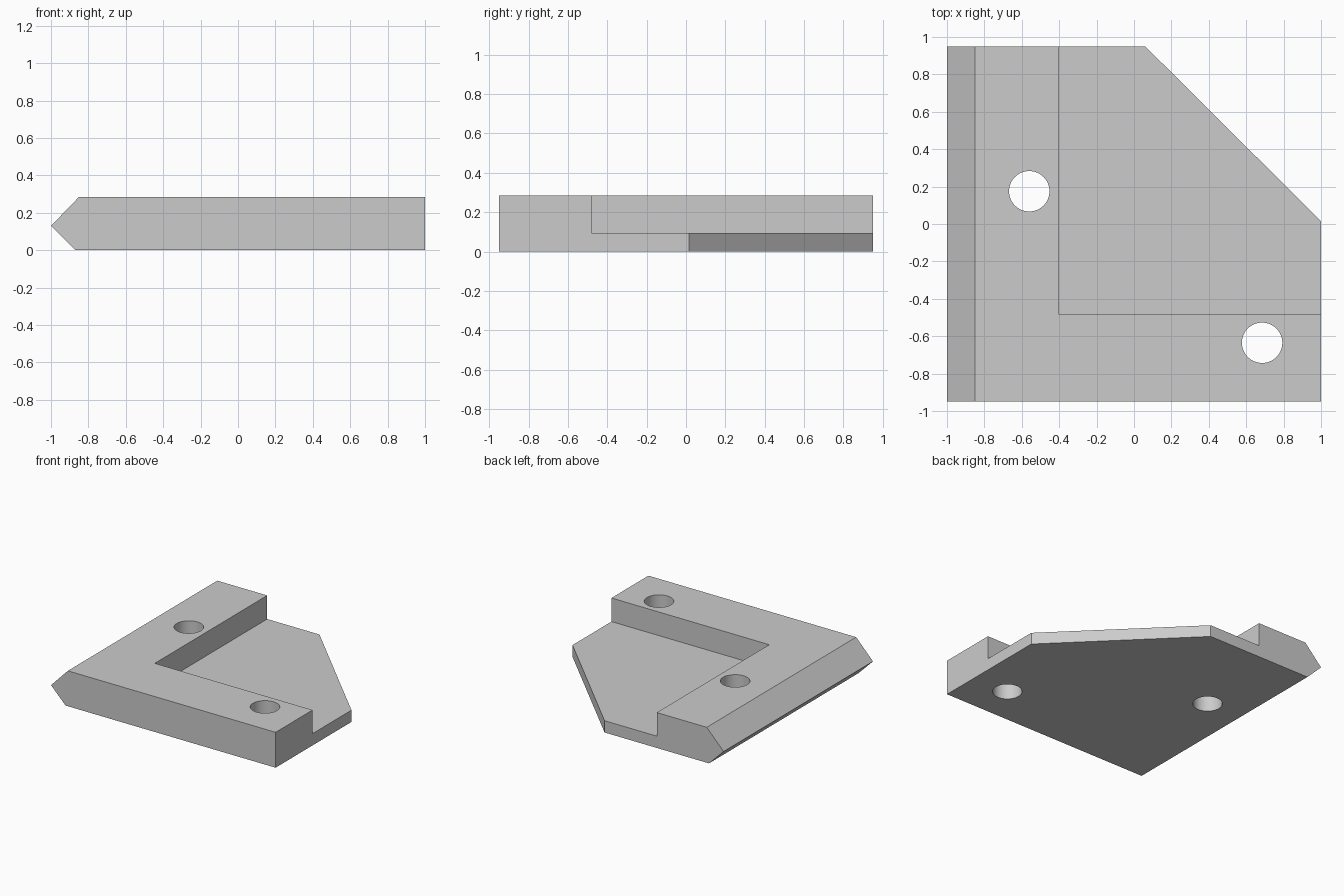
import bpy
import bmesh
from math import radians
from mathutils import Vector

cube = bpy.data.objects.get("Cube")
if cube:
    bpy.data.objects.remove(cube, do_unlink=True)

HALF_DEPTH = 0.95
THICK = 0.285

grey = bpy.data.materials.new("plain grey")
grey.use_nodes = True
grey.diffuse_color = (0.6, 0.6, 0.6, 1)
grey.node_tree.nodes["Principled BSDF"].inputs["Base Color"].default_value = (0.6, 0.6, 0.6, 1)


def prism(name, points, direction):
    """Extrude a flat outline along a direction into a closed solid."""
    bm = bmesh.new()
    face = bm.faces.new([bm.verts.new(p) for p in points])
    extruded = bmesh.ops.extrude_face_region(bm, geom=[face])["geom"]
    moved = [v for v in extruded if isinstance(v, bmesh.types.BMVert)]
    bmesh.ops.translate(bm, verts=moved, vec=Vector(direction))
    bmesh.ops.recalc_face_normals(bm, faces=bm.faces)
    mesh = bpy.data.meshes.new(name)
    bm.to_mesh(mesh)
    bm.free()
    mesh.materials.append(grey)
    obj = bpy.data.objects.new(name, mesh)
    bpy.context.collection.objects.link(obj)
    return obj


# Slab with a pointed edge along its right side
profile = [(-1, 0.13), (-0.85, THICK), (1, THICK), (1, 0), (-0.87, 0)]
plate = prism("corner_plate", [(x, -HALF_DEPTH, z) for x, z in profile],
              (0, 2 * HALF_DEPTH, 0))

# Recess that leaves an L-shaped raised rim
recess = [(-0.405, -0.48), (1.2, -0.48), (1.2, 1.2), (-0.405, 1.2)]
cutters = [prism("recess_cutter", [(x, y, 0.095) for x, y in recess], (0, 0, 1))]

# Slanted back left corner
corner = [(0.06, HALF_DEPTH), (1, 0.015), (1.3, -0.283), (1.3, 1.3), (-0.292, 1.3)]
cutters.append(prism("corner_cutter", [(x, y, -0.5) for x, y in corner], (0, 0, 1.5)))

# Two screw holes through the rim
for x, y in [(-0.56, 0.175), (0.685, -0.635)]:
    bpy.ops.mesh.primitive_cylinder_add(vertices=64, radius=0.108, depth=1.5, location=(x, y, 0))
    hole = bpy.context.object
    hole.name = "screw_hole_cutter"
    hole.data.materials.append(grey)
    cutters.append(hole)

# Cut the slab, then discard the cutters
bpy.ops.object.select_all(action="DESELECT")
plate.select_set(True)
bpy.context.view_layer.objects.active = plate
for cutter in cutters:
    cutter.hide_render = True
    cut = plate.modifiers.new(cutter.name, "BOOLEAN")
    cut.operation = "DIFFERENCE"
    cut.solver = "EXACT"
    cut.object = cutter
    bpy.ops.object.modifier_apply(modifier=cut.name)
    bpy.data.objects.remove(cutter, do_unlink=True)

bpy.ops.object.shade_smooth_by_angle(angle=radians(30))
